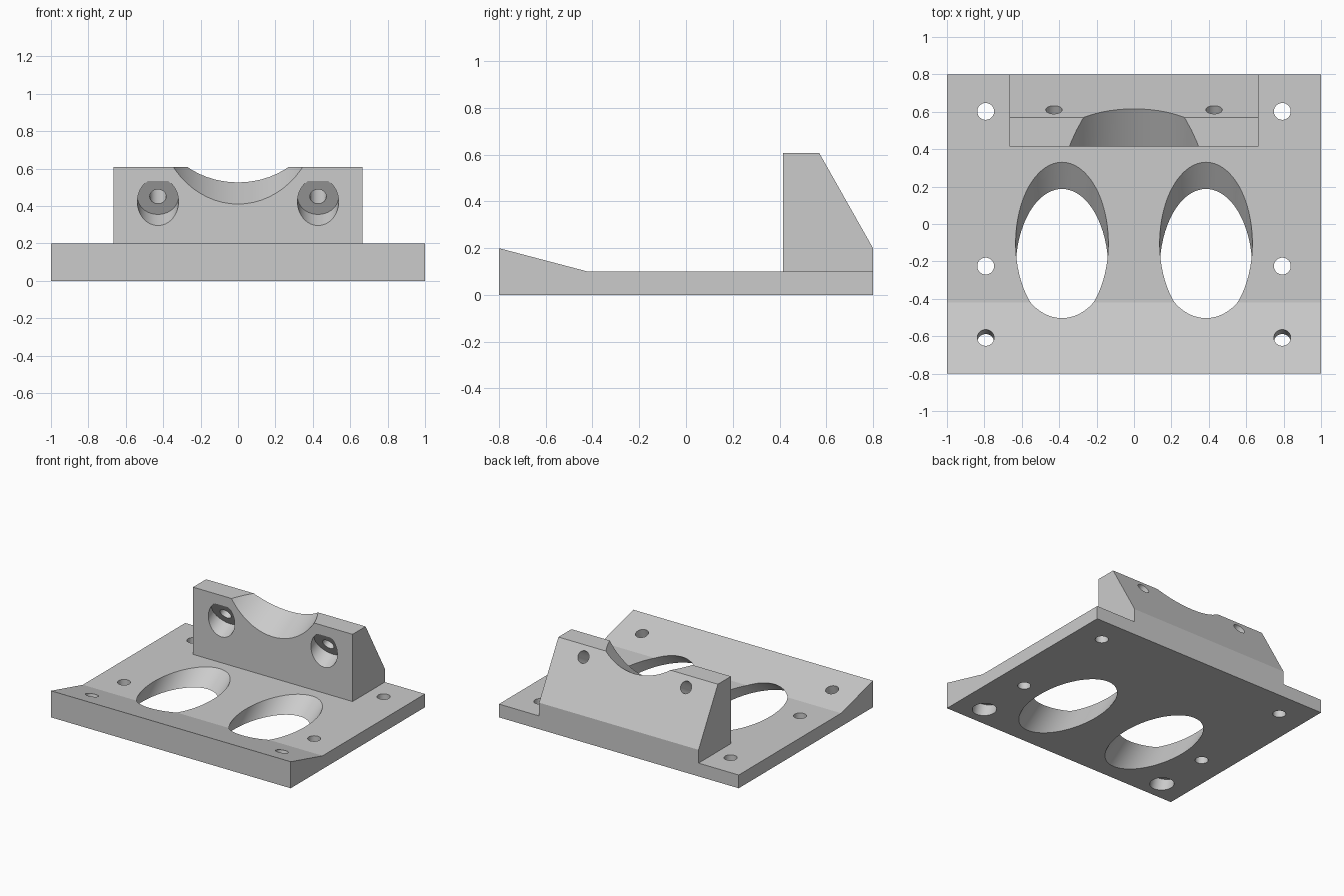
import bpy, bmesh, math
from mathutils import Vector

cube = bpy.data.objects.get("Cube")
if cube:
    bpy.data.objects.remove(cube, do_unlink=True)

grey = bpy.data.materials.new("plain_grey")
grey.use_nodes = True
grey.diffuse_color = (0.6, 0.6, 0.6, 1)
grey.node_tree.nodes["Principled BSDF"].inputs["Base Color"].default_value = (0.6, 0.6, 0.6, 1)


def extrude_profile(name, profile, half_width):
    """Side profile in (y, z), extruded across x."""
    bm = bmesh.new()
    face = bm.faces.new([bm.verts.new((-half_width, y, z)) for y, z in profile])
    ext = bmesh.ops.extrude_face_region(bm, geom=[face])
    moved = [v for v in ext["geom"] if isinstance(v, bmesh.types.BMVert)]
    bmesh.ops.translate(bm, verts=moved, vec=(2 * half_width, 0, 0))
    bmesh.ops.recalc_face_normals(bm, faces=bm.faces)
    mesh = bpy.data.meshes.new(name)
    bm.to_mesh(mesh)
    bm.free()
    mesh.materials.append(grey)
    obj = bpy.data.objects.new(name, mesh)
    bpy.context.collection.objects.link(obj)
    return obj


def drill(target, point, tilt, radius, start, end):
    """Cut a cylinder through point, tilted back from vertical by tilt degrees."""
    t = math.radians(tilt)
    axis = Vector((0, math.sin(t), math.cos(t)))
    bpy.ops.mesh.primitive_cylinder_add(
        vertices=64, radius=radius, depth=end - start,
        location=Vector(point) + axis * (start + end) / 2, rotation=(-t, 0, 0))
    cutter = bpy.context.object
    cutter.name = "hole_cutter"
    cutter.hide_render = True
    cutter.data.materials.append(grey)
    mod = target.modifiers.new("hole", "BOOLEAN")
    mod.operation = "DIFFERENCE"
    mod.solver = "EXACT"
    mod.object = cutter
    bpy.context.view_layer.objects.active = target
    bpy.ops.object.modifier_apply(modifier=mod.name)
    bpy.data.objects.remove(cutter, do_unlink=True)


# Base plate with raised front lip, and the upright block with a sloping back
plate = extrude_profile(
    "base_plate", [(-0.8, 0), (0.8, 0), (0.8, 0.1), (-0.42, 0.1), (-0.8, 0.2)], 1)
block = extrude_profile(
    "saddle_block",
    [(0.415, 0.1), (0.8, 0.1), (0.8, 0.2), (0.57, 0.607), (0.415, 0.607)], 0.665)

# Round saddle groove, square to the sloping back
groove_radius = 0.435
drill(block, (0, 0.415 - groove_radius * 0.5, 0.41 + groove_radius * 0.866),
      60, groove_radius, -1, 1)

for side in (-1, 1):
    # Large slanted openings in the plate
    drill(plate, (side * 0.385, -0.102, 0.1), 55, 0.248, -0.8, 0.8)
    # Straight screw holes
    for y in (0.602, -0.225):
        drill(plate, (side * 0.793, y, 0.1), 0, 0.045, -0.3, 0.3)
    # Front screw holes, square to the lip and recessed from below
    drill(plate, (side * 0.793, -0.632, 0.06), 15, 0.045, -0.3, 0.3)
    drill(plate, (side * 0.793, -0.632, 0.06), 15, 0.082, -0.3, 0)
    # Recessed bolt holes through the block
    drill(block, (side * 0.428, 0.463, 0.45), 60, 0.044, -0.4, 0.4)
    drill(block, (side * 0.428, 0.463, 0.45), 60, 0.11, -0.4, 0)

# Smooth the curved walls and keep the folds sharp
bpy.ops.object.select_all(action="DESELECT")
for obj in (plate, block):
    obj.select_set(True)
bpy.context.view_layer.objects.active = plate
bpy.ops.object.shade_smooth_by_angle(angle=math.radians(10))
